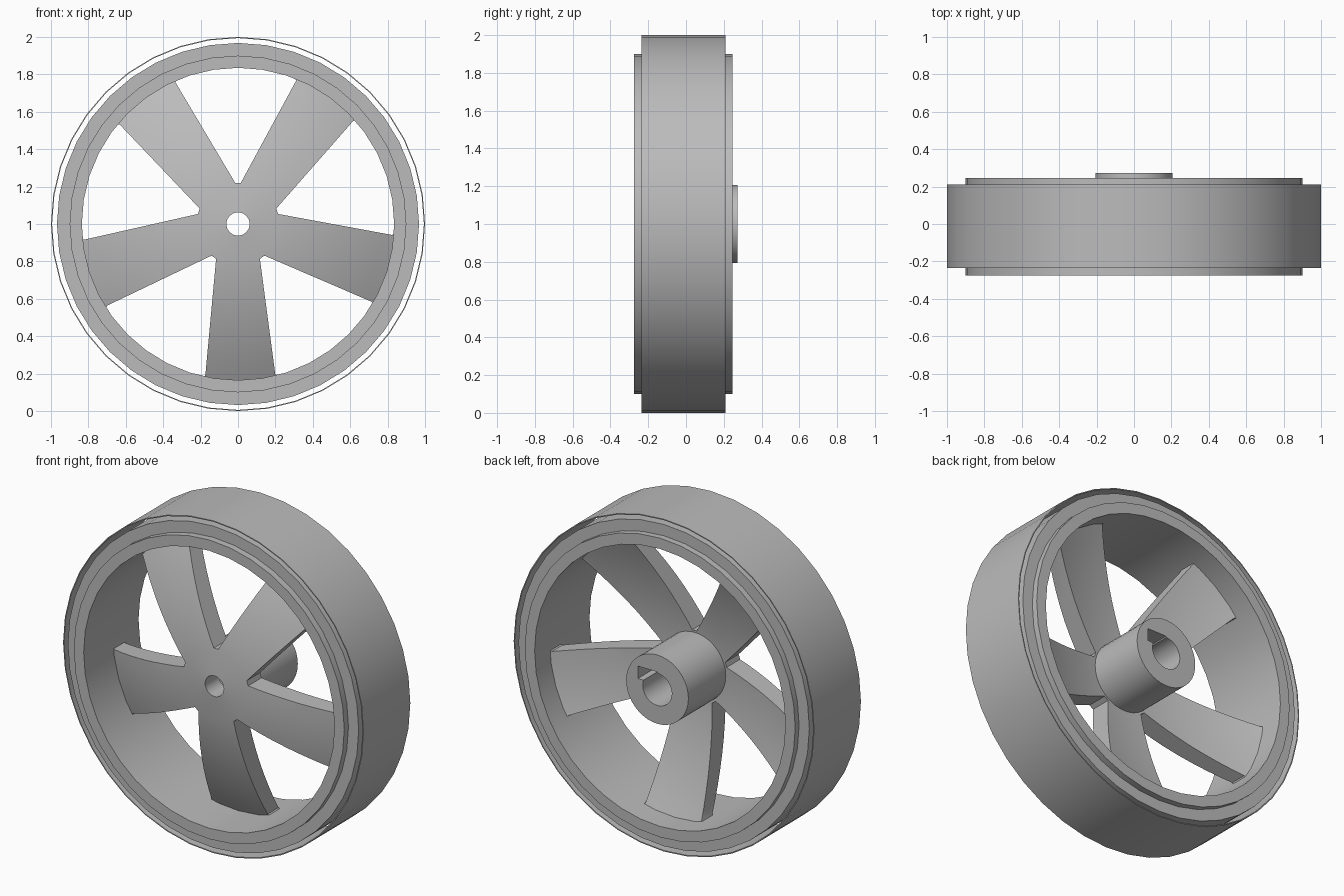
import bpy, bmesh, math
from mathutils import Matrix, Vector

cube = bpy.data.objects.get("Cube")
if cube:
    bpy.data.objects.remove(cube, do_unlink=True)

grey = bpy.data.materials.new("plain grey")
grey.use_nodes = True
colour = (0.5, 0.5, 0.5, 1)
grey.diffuse_color = colour
grey.node_tree.nodes["Principled BSDF"].inputs["Base Color"].default_value = colour

SEGMENTS = 40
SPOKES = 5
CENTRE = Vector((0, 0, 1))


def finish(name, bm):
    bmesh.ops.remove_doubles(bm, verts=bm.verts, dist=1e-5)
    bmesh.ops.recalc_face_normals(bm, faces=bm.faces)
    bmesh.ops.translate(bm, verts=bm.verts, vec=CENTRE)
    mesh = bpy.data.meshes.new(name)
    bm.to_mesh(mesh)
    bm.free()
    mesh.materials.append(grey)
    obj = bpy.data.objects.new(name, mesh)
    bpy.context.collection.objects.link(obj)
    return obj


def lathe(name, profile):
    """Turn a closed (radius, y) profile around the axle."""
    bm = bmesh.new()
    verts = [bm.verts.new((r, y, 0)) for r, y in profile]
    edges = [bm.edges.new((v, verts[i - 1])) for i, v in enumerate(verts)]
    bmesh.ops.spin(bm, geom=verts + edges, cent=(0, 0, 0), axis=(0, 1, 0),
                   angle=math.tau, steps=SEGMENTS, use_merge=True)
    return finish(name, bm)


def prism(name, outline, y0, y1, copies=1):
    """Extrude an (x, z) outline along y, repeated around the axle."""
    bm = bmesh.new()
    for i in range(copies):
        turn = Matrix.Rotation(math.tau * i / copies, 4, 'Y')
        face = bm.faces.new([bm.verts.new(turn @ Vector((x, y0, z))) for x, z in outline])
        new = bmesh.ops.extrude_face_region(bm, geom=[face])["geom"]
        bmesh.ops.translate(bm, vec=(0, y1 - y0, 0),
                            verts=[v for v in new if isinstance(v, bmesh.types.BMVert)])
    obj = finish(name, bm)
    obj.hide_render = True
    return obj


def select(obj):
    bpy.ops.object.select_all(action='DESELECT')
    obj.select_set(True)
    bpy.context.view_layer.objects.active = obj


def cut(obj, cutter):
    mod = obj.modifiers.new("cut", 'BOOLEAN')
    mod.operation = 'DIFFERENCE'
    mod.solver = 'EXACT'
    mod.object = cutter
    select(obj)
    bpy.ops.object.modifier_apply(modifier=mod.name)
    bpy.data.objects.remove(cutter, do_unlink=True)


# Rim with a stepped shoulder on each side
rim = lathe("rim", [(0.835, -0.275), (0.9, -0.275), (0.9, -0.235), (0.968, -0.235),
                    (0.968, 0.21), (0.9, 0.21), (0.9, 0.247), (0.835, 0.247)])

# Thin tread band standing clear of the rim
tread = lathe("tread_band", [(0.994, -0.235), (1.0, -0.235), (1.0, 0.21), (0.994, 0.21)])

# Domed spoke disc
radii = [0.062] + [0.2 + 0.645 * i / 8 for i in range(9)]
front = [(r, -0.225 + 0.325 * r * r) for r in radii]
back = [(r, -0.095 + 0.285 * r * r) for r in radii]
spokes = lathe("spokes", front + back[::-1])

# Openings between the spokes
opening = [(-0.015, 0.22), (0.015, 0.22), (0.31, 0.765), (0.307, 0.777), (0.275, 0.79),
           (0.27, 0.88), (-0.29, 0.88), (-0.30, 0.785), (-0.335, 0.767), (-0.333, 0.755)]
cut(spokes, prism("opening_cutter", opening, -0.5, 0.5, SPOKES))

# Hub with a bored and keyed socket
hub = lathe("hub", [(0.097, -0.15), (0.207, -0.15), (0.207, 0.273), (0.097, 0.273)])
keyway = [(0.0, 0.03), (0.13, 0.03), (0.13, 0.105), (0.0, 0.105)]
cut(hub, prism("keyway_cutter", keyway, -0.08, 0.4))

for part in (rim, tread, spokes, hub):
    select(part)
    bpy.ops.object.shade_smooth_by_angle(angle=math.radians(30))
